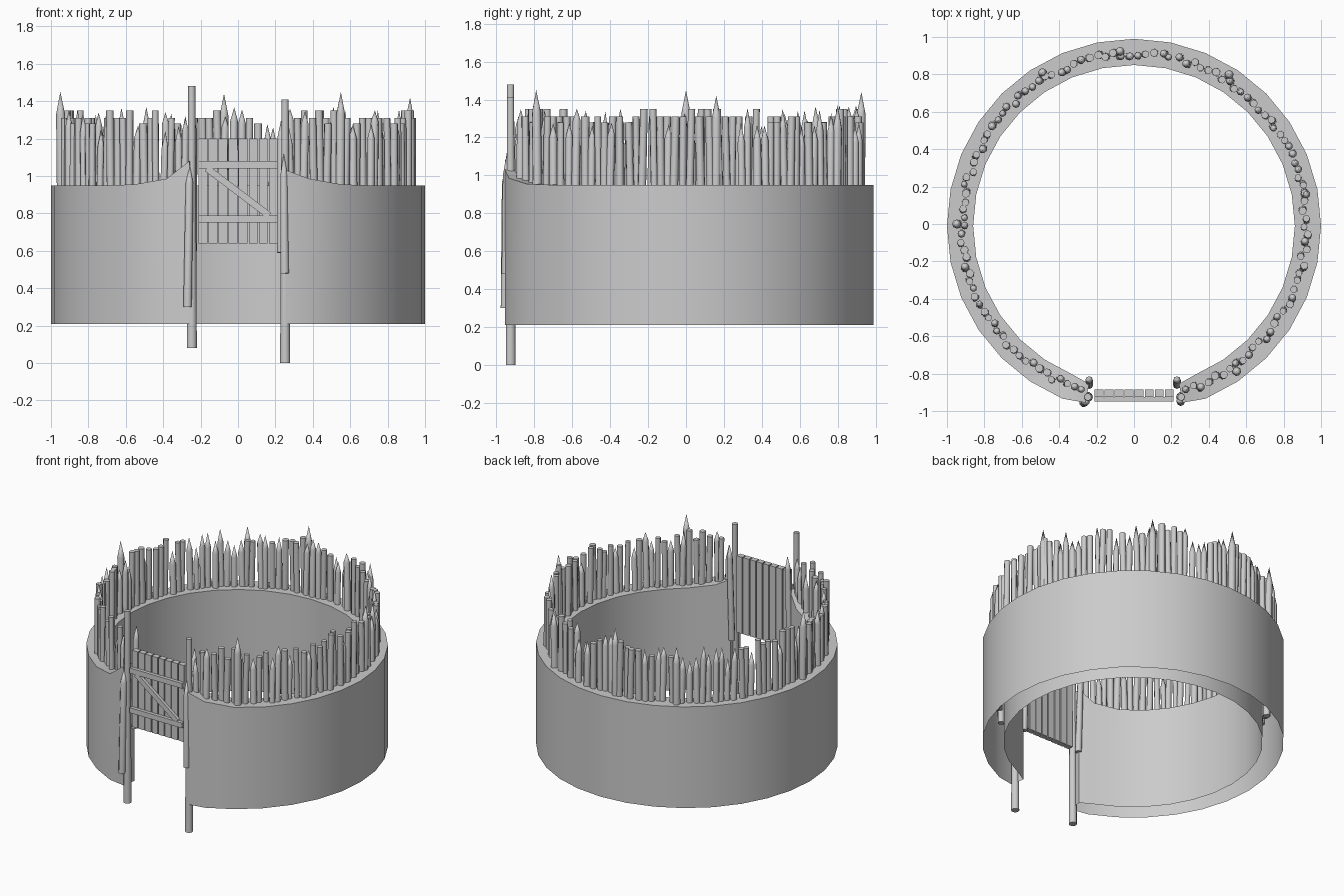
import bpy, bmesh, math, random
from mathutils import Vector, Matrix

if "Cube" in bpy.data.objects:
    bpy.data.objects.remove(bpy.data.objects["Cube"])

random.seed(4)
CY = -0.01  # centre of the ring


def make_object(name, bm, smooth=False):
    bmesh.ops.recalc_face_normals(bm, faces=bm.faces)
    mesh = bpy.data.meshes.new(name)
    bm.to_mesh(mesh)
    bm.free()
    ob = bpy.data.objects.new(name, mesh)
    bpy.context.collection.objects.link(ob)
    if smooth:
        bpy.ops.object.select_all(action='DESELECT')
        ob.select_set(True)
        bpy.context.view_layer.objects.active = ob
        bpy.ops.object.shade_smooth_by_angle(angle=math.radians(46))
    return ob


def stake(bm, bottom, top, r0, r1, point=0.0, sides=8):
    """Tapered log from bottom to top, with an optional sharpened end."""
    bottom, top = Vector(bottom), Vector(top)
    axis = (top - bottom).normalized()
    length = (top - bottom).length
    rot = axis.to_track_quat('Z', 'Y').to_matrix().to_4x4()
    place = Matrix.Translation(bottom) @ rot

    def ring(z, r):
        return [bm.verts.new(place @ Vector((r * math.cos(2 * math.pi * i / sides),
                                             r * math.sin(2 * math.pi * i / sides), z)))
                for i in range(sides)]
    low, high = ring(0, r0), ring(length - point, r1)
    bm.faces.new(low[::-1])
    for i in range(sides):
        j = (i + 1) % sides
        bm.faces.new((low[i], low[j], high[j], high[i]))
    if point:
        tip = bm.verts.new(top)
        for i in range(sides):
            bm.faces.new((high[i], high[(i + 1) % sides], tip))
    else:
        bm.faces.new(high)


def box(bm, centre, size, angle=0.0):
    mat = (Matrix.Translation(centre) @ Matrix.Rotation(angle, 4, 'Y')
           @ Matrix.Diagonal((*size, 1)))
    bmesh.ops.create_cube(bm, size=1, matrix=mat)


# Earth wall: open-bottomed ring, rising toward the gate
bm = bmesh.new()
sections = []
for k in range(1, 32):
    if k in (1, 31):
        side = -1 if k == 1 else 1
        outer, inner = (side * 0.26, -0.955), (side * 0.24, -0.855)
        z = 1.08 if side < 0 else 1.03
    else:
        a = -math.pi / 2 - k * math.pi / 16
        outer = (math.cos(a), math.sin(a) + CY)
        inner = (0.86 * math.cos(a), 0.86 * math.sin(a) + CY)
        z = {2: 0.985, 3: 0.955}.get(min(k, 32 - k), 0.95)
    sections.append([bm.verts.new((*outer, 0.21)), bm.verts.new((*outer, z)),
                     bm.verts.new((*inner, z)), bm.verts.new((*inner, 0.21))])
for s, t in zip(sections, sections[1:]):
    for i in range(3):
        bm.faces.new((s[i], s[i + 1], t[i + 1], t[i]))
bm.faces.new(sections[0])
bm.faces.new(sections[-1][::-1])
make_object("ring_wall", bm, True)

# Palisade: mixed flat-topped and sharpened stakes
bm = bmesh.new()
count = 122
gap = math.radians(17.5)
for i in range(count):
    a = -math.pi / 2 + gap + (2 * math.pi - 2 * gap) * i / (count - 1)
    a += random.uniform(-0.006, 0.006)
    sharp = random.random() < 0.4
    r = random.uniform(0.905, 0.935)
    h = random.uniform(1.24, 1.37) if sharp else random.choice((1.28, 1.31, 1.31, 1.35))
    lean = random.uniform(-0.02, 0.02)
    x, y = r * math.cos(a), r * math.sin(a) + CY
    rad = random.uniform(0.020, 0.025)
    stake(bm, (x + lean * math.sin(a), y - lean * math.cos(a), h - 0.74), (x, y, h),
          rad, rad * 0.9, random.uniform(0.06, 0.11) if sharp else 0)
# Tallest sharpened stakes
for x, y, z in ((-0.95, 0, 1.45), (-0.075, 0.925, 1.44), (0.92, 0.16, 1.42),
                (0.55, -0.79, 1.45), (0.51, 0.80, 1.37), (-0.49, 0.81, 1.37)):
    stake(bm, (x * 0.99, y * 0.99, z - 0.76), (x, y, z), 0.026, 0.024, 0.12)
make_object("palisade_stakes", bm, True)

# Gate posts
for name, x, z0, z1 in (("left_gate_post", -0.247, 0.08, 1.48),
                        ("right_gate_post", 0.252, 0.0, 1.41)):
    bm = bmesh.new()
    stake(bm, (x, -0.925, z0), (x, -0.925, z1), 0.027, 0.019, sides=10)
    make_object(name, bm, True)

# Sharpened stakes lashed beside the gate posts
bm = bmesh.new()
stake(bm, (-0.27, -0.955, 0.30), (-0.258, -0.95, 1.06), 0.024, 0.022, 0.10)
stake(bm, (0.25, -0.95, 0.48), (0.245, -0.945, 1.12), 0.023, 0.020, 0.12)
stake(bm, (-0.24, -0.86, 0.60), (-0.24, -0.83, 1.34), 0.022, 0.020, 0.10)
stake(bm, (0.23, -0.86, 0.59), (0.23, -0.83, 1.30), 0.022, 0.020, 0.10)
make_object("gate_side_stakes", bm, True)

# Gate: planks, rails and brace
bm = bmesh.new()
for i in range(8):
    box(bm, (-0.187 + i * 0.0535, -0.905, 0.92), (0.046, 0.04, 0.56))
make_object("gate_planks", bm)
bm = bmesh.new()
for z in (1.06, 0.77):
    box(bm, (0, -0.937, z), (0.425, 0.025, 0.038))
box(bm, (0, -0.936, 0.915), (0.42, 0.022, 0.036), math.atan2(0.25, 0.33))
make_object("gate_rails_and_brace", bm)
